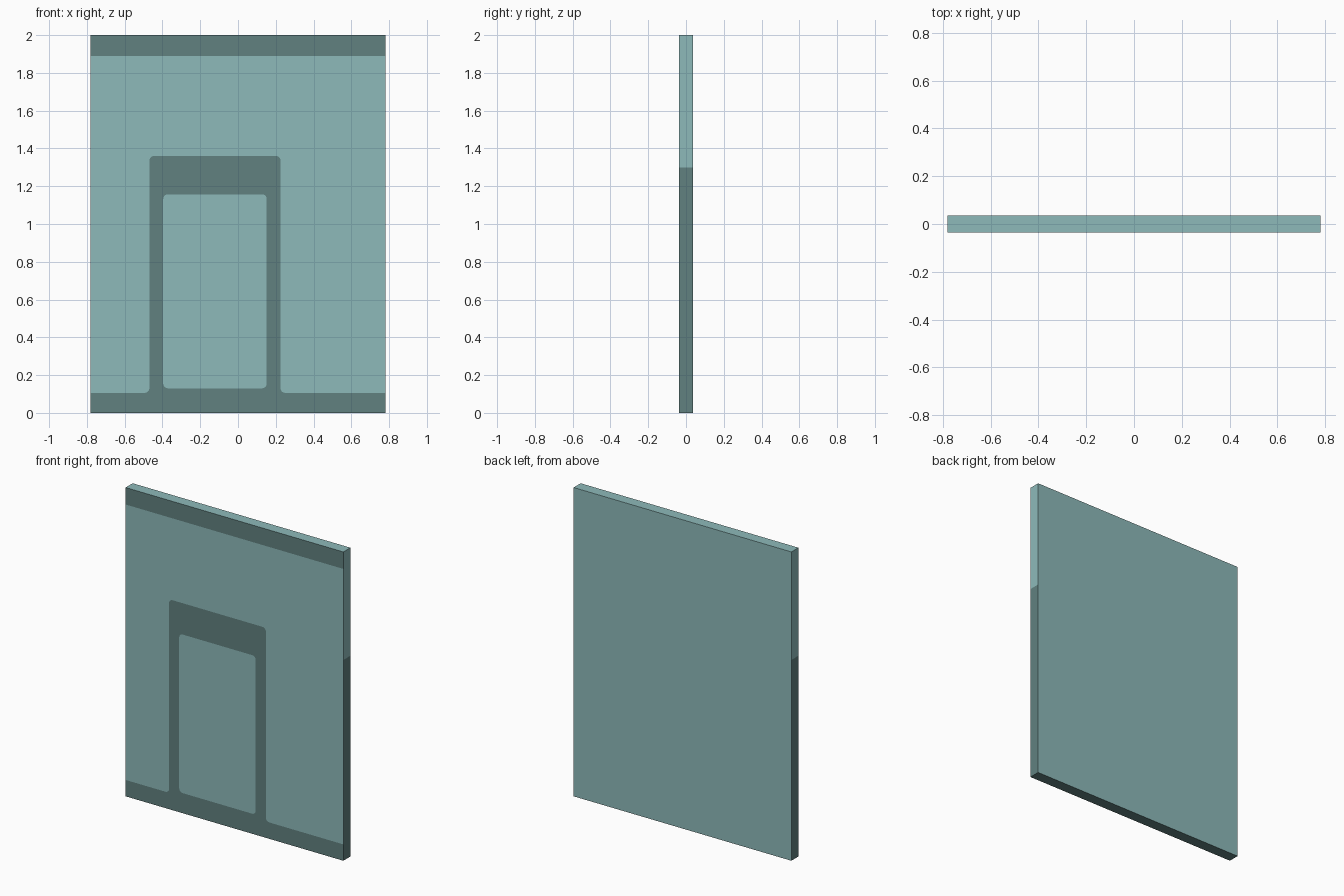
import bpy, bmesh, math

if "Cube" in bpy.data.objects:
    bpy.data.objects.remove(bpy.data.objects["Cube"])

W, D, H = 0.78, 0.036, 2.0        # half width, half depth, height
C = -0.122                        # door centre line
BASE, TOP, SPLIT = 0.106, 1.89, 1.3   # skirting, top band, side colour break
OX, OZ = 0.347, 1.36              # door frame half width, top
IX, IZ0, IZ1 = 0.274, 0.13, 1.157  # door leaf half width, bottom, top
R = 0.025


def material(name, rgb):
    m = bpy.data.materials.new(name)
    m.diffuse_color = (*rgb, 1)
    m.use_nodes = True
    m.node_tree.nodes["Principled BSDF"].inputs["Base Color"].default_value = m.diffuse_color
    return m


def arc(cx, cz, a0, a1, r=R, n=5):
    return [(cx + r * math.cos(math.radians(a0 + (a1 - a0) * i / n)),
             cz + r * math.sin(math.radians(a0 + (a1 - a0) * i / n))) for i in range(n + 1)]


bm = bmesh.new()


def face(points, mat):
    f = bm.faces.new([bm.verts.new(p) for p in points])
    f.material_index = mat


LIGHT, DARK = 0, 1
for s in (1, -1):
    e = W - s * C                 # distance from door centre to wall edge

    def front(pts, mat):
        pts = [(C + s * x, -D, z) for x, z in pts]
        face(pts if s > 0 else pts[::-1], mat)

    # outlines of the door frame and leaf, from centre line to the side
    frame = [(0, OZ)] + arc(OX - R, OZ - R, 90, 0) + arc(OX + R, BASE + R, 180, 270)
    leaf = [(0, IZ0)] + arc(IX - R, IZ0 + R, -90, 0) + arc(IX - R, IZ1 - R, 0, 90) + [(0, IZ1)]
    front(leaf, LIGHT)
    front([(0, 0), (e, 0), (e, BASE)] + frame[::-1] + leaf[::-1], DARK)
    front(frame + [(e, BASE), (e, SPLIT), (e, TOP), (0, TOP)], LIGHT)
    front([(0, TOP), (e, TOP), (e, H), (0, H)], DARK)

    # wall end, two colours
    x = s * W
    low = [(x, -D, 0), (x, D, 0), (x, D, SPLIT), (x, -D, SPLIT), (x, -D, BASE)]
    high = [(x, -D, SPLIT), (x, D, SPLIT), (x, D, H), (x, -D, H), (x, -D, TOP)]
    face(low if s > 0 else low[::-1], DARK)
    face(high if s > 0 else high[::-1], LIGHT)

# back, top and underside
face([(W, D, 0), (-W, D, 0), (-W, D, SPLIT), (-W, D, H), (W, D, H), (W, D, SPLIT)], LIGHT)
face([(-W, -D, H), (C, -D, H), (W, -D, H), (W, D, H), (-W, D, H)], LIGHT)
face([(-W, D, 0), (W, D, 0), (W, -D, 0), (C, -D, 0), (-W, -D, 0)], DARK)

bmesh.ops.remove_doubles(bm, verts=bm.verts, dist=1e-5)
mesh = bpy.data.meshes.new("wall_panel")
bm.to_mesh(mesh)
bm.free()
mesh.materials.append(material("pale teal", (0.27, 0.49, 0.49)))
mesh.materials.append(material("dark teal", (0.12, 0.22, 0.215)))
bpy.context.collection.objects.link(bpy.data.objects.new("wall_panel", mesh))
